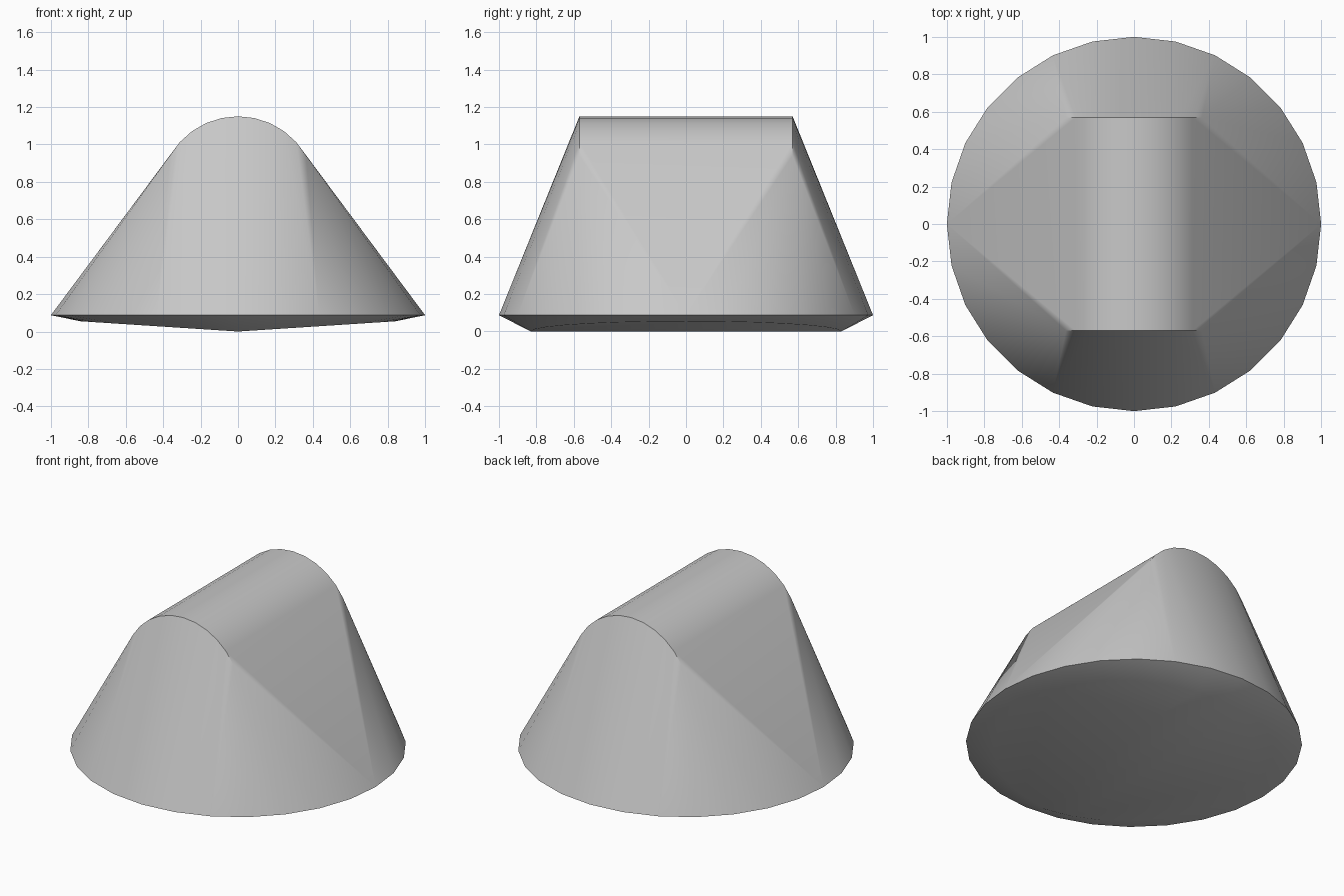
import bpy
import bmesh
from math import sin, cos, pi, radians

cube = bpy.data.objects.get("Cube")
if cube:
    bpy.data.objects.remove(cube, do_unlink=True)

# Single plain grey
grey = bpy.data.materials.new("light grey")
grey.use_nodes = True
colour = (0.58, 0.58, 0.58, 1)
grey.diffuse_color = colour
grey.node_tree.nodes["Principled BSDF"].inputs["Base Color"].default_value = colour

SIDES = 28
bm = bmesh.new()

for i in range(SIDES):
    a = 2 * pi * i / SIDES
    # Wide round rim
    bm.verts.new((cos(a), sin(a), 0.087))
    # Underside ring, folded slightly upward away from the centre line
    x, y = 0.84 * cos(a), 0.83 * sin(a)
    bm.verts.new((x, y, 0.065 * abs(x)))

# Rounded ridge running front to back
RIDGE_RADIUS, RIDGE_TOP = 0.42, 1.15
for y in (-0.57, 0.57):
    for degrees in range(30, 151, 12):
        a = radians(degrees)
        bm.verts.new((RIDGE_RADIUS * cos(a), y,
                      RIDGE_TOP - RIDGE_RADIUS + RIDGE_RADIUS * sin(a)))

# Skin stretched over the rim, underside and ridge
bmesh.ops.convex_hull(bm, input=bm.verts[:])
loose = [v for v in bm.verts if not v.link_faces]
bmesh.ops.delete(bm, geom=loose, context='VERTS')
bmesh.ops.recalc_face_normals(bm, faces=bm.faces[:])

mesh = bpy.data.meshes.new("ridged_body")
bm.to_mesh(mesh)
bm.free()
mesh.materials.append(grey)
body = bpy.data.objects.new("ridged_body", mesh)
bpy.context.collection.objects.link(body)

# Smooth flanks with a crisp rim and ridge ends
bpy.ops.object.select_all(action='DESELECT')
body.select_set(True)
bpy.context.view_layer.objects.active = body
bpy.ops.object.shade_smooth_by_angle(angle=radians(35))
